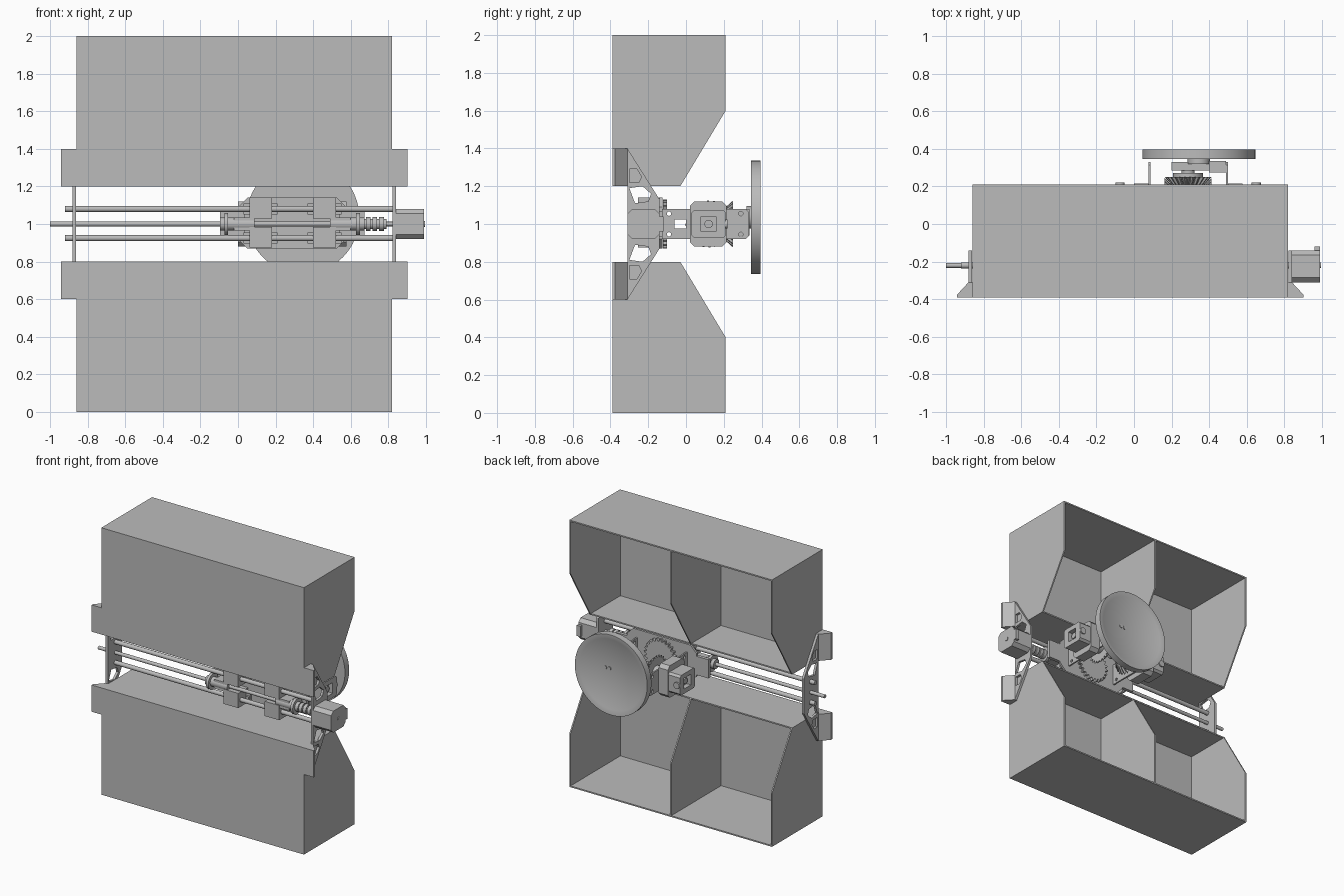
import bpy, bmesh, math
from mathutils import Vector

cube = bpy.data.objects.get("Cube")
if cube:
    bpy.data.objects.remove(cube, do_unlink=True)

grey = bpy.data.materials.new("plain_grey")
grey.use_nodes = True
grey.diffuse_color = (0.5, 0.5, 0.5, 1)
grey.node_tree.nodes["Principled BSDF"].inputs["Base Color"].default_value = (0.5, 0.5, 0.5, 1)


def finish(name, bm, smooth=False):
    bmesh.ops.recalc_face_normals(bm, faces=bm.faces)
    me = bpy.data.meshes.new(name)
    bm.to_mesh(me)
    bm.free()
    me.materials.append(grey)
    ob = bpy.data.objects.new(name, me)
    bpy.context.collection.objects.link(ob)
    if smooth:
        bpy.ops.object.select_all(action='DESELECT')
        ob.select_set(True)
        bpy.context.view_layer.objects.active = ob
        bpy.ops.object.shade_smooth_by_angle(angle=math.radians(35))
    return ob


def place(axis, p, d):
    """Put a flat point p at depth d along the given axis."""
    u, v = p
    return {'x': (d, u, v), 'y': (u, d, v), 'z': (u, v, d)}[axis]


def loft(name, axis, sections, smooth=False):
    """Join flat outlines, each given as (depth, points), and cap the ends."""
    bm = bmesh.new()
    rings = [[bm.verts.new(place(axis, p, d)) for p in pts] for d, pts in sections]
    for a, b in zip(rings, rings[1:]):
        for i in range(len(a)):
            j = (i + 1) % len(a)
            bm.faces.new((a[i], a[j], b[j], b[i]))
    bm.faces.new(rings[0])
    bm.faces.new(rings[-1])
    return finish(name, bm, smooth)


def prism(name, axis, pts, a, b):
    return loft(name, axis, [(a, pts), (b, pts)])


def box(name, x, y, z):
    return prism(name, 'x', [(y[0], z[0]), (y[1], z[0]), (y[1], z[1]), (y[0], z[1])], *x)


def chamfered(u, v, c):
    (a, b), (d, e) = u, v
    return [(a + c, d), (b - c, d), (b, d + c), (b, e - c),
            (b - c, e), (a + c, e), (a, e - c), (a, d + c)]


def circle(c, r, n=32):
    return [(c[0] + r * math.cos(math.tau * i / n), c[1] + r * math.sin(math.tau * i / n))
            for i in range(n)]


def rod(name, axis, c, r, a, b, n=32):
    return loft(name, axis, [(a, circle(c, r, n)), (b, circle(c, r, n))], True)


def gear(name, axis, c, a, b, ra, rb, teeth=24):
    def outline(r):
        pts = []
        for i in range(teeth * 4):
            k = r if i % 4 < 2 else r * 0.86
            t = math.tau * i / (teeth * 4)
            pts.append((c[0] + k * math.cos(t), c[1] + k * math.sin(t)))
        return pts
    return loft(name, axis, [(a, outline(ra)), (b, outline(rb))])


def cut(ob, cutters):
    for c in cutters:
        m = ob.modifiers.new("cut", 'BOOLEAN')
        m.operation, m.object, m.solver = 'DIFFERENCE', c, 'EXACT'
        bpy.context.view_layer.objects.active = ob
        bpy.ops.object.modifier_apply(modifier=m.name)
        bpy.data.objects.remove(c, do_unlink=True)


def flip(pts):
    return [(u, 2 - v) for u, v in pts]


# Housings: two open-backed boxes, mirrored about z = 1
T = 0.01
side = [(-0.39, 1.2), (-0.03, 1.2), (0.21, 1.6), (0.21, 2), (-0.39, 2)]
for label, m in (("upper", lambda z: z), ("lower", lambda z: 2 - z)):
    prof = [(y, m(z)) for y, z in side]
    for part, x in (("right_wall", -0.86), ("divider", -0.025), ("left_wall", 0.82 - T)):
        prism(f"{label}_{part}", 'x', prof, x, x + T)
    box(f"{label}_front_panel", (-0.86, 0.82), (-0.39, -0.38), (m(1.2), m(2)))
    box(f"{label}_outer_panel", (-0.86, 0.82), (-0.39, 0.21), (m(2 - T), m(2)))
    box(f"{label}_inner_panel", (-0.86, 0.82), (-0.39, -0.03), (m(1.2), m(1.2 + T)))

# End brackets: pierced plates with wedge feet, mirrored about the housing centre
MID = -0.02
plate = [(-0.31, 0.6), (-0.14, 0.87), (-0.14, 1.13), (-0.31, 1.4)]
window = [(-0.3, 1.22), (-0.25, 1.22), (-0.235, 1.25), (-0.26, 1.29), (-0.3, 1.29)]
slot = [(-0.3, 1.19), (-0.23, 1.2), (-0.185, 1.16), (-0.2, 1.12), (-0.27, 1.11)]
foot = [(-0.86, -0.39), (-0.94, -0.39), (-0.94, -0.375), (-0.88, -0.31), (-0.86, -0.31)]
for label, mx in (("right", lambda x: x), ("left", lambda x: 2 * MID - x)):
    ob = prism(label + "_end_plate", 'x', plate, mx(-0.88), mx(-0.862))
    cut(ob, [prism("cutter", 'x', h, mx(-0.95), mx(-0.8))
             for s in (window, slot) for h in (s, flip(s))])
    for z in (0.6, 1.2):
        prism(label + "_foot", 'z', [(mx(x), y) for x, y in foot], z, z + 0.2)

# Guide rods, lead screw, coupler and drive motor
RY = -0.22
for z in (0.925, 1.08):
    rod("guide_rod", 'x', (RY, z), 0.016, -0.92, 0.84)
rod("lead_screw", 'x', (RY, 1), 0.013, -1, 0.72)
for x in (0.68, 0.715, 0.75):
    rod("coupler_ring", 'x', (RY, 1), 0.036, x, x + 0.025)
rod("coupler_core", 'x', (RY, 1), 0.027, 0.67, 0.79)
rod("drive_shaft", 'x', (RY, 1), 0.012, 0.78, 0.85)
body = chamfered((-0.31, -0.14), (0.92, 1.08), 0.025)
prism("drive_motor", 'x', body, 0.84, 0.99)
box("drive_motor_plug", (0.96, 0.99), (-0.15, -0.12), (0.96, 1.04))
rod("drive_motor_boss", 'x', (RY, 1), 0.015, 0.985, 0.994)

# Carriage: base plate, bearing blocks and screw nut housings
CX = 0.288
prism("carriage_plate", 'y', chamfered((0, 0.576), (0.87, 1.14), 0.05), -0.14, -0.125)
for x in (0.06, 0.4):
    for z in (0.925, 1.08):
        box("bearing_block", (x, x + 0.12), (-0.255, -0.14), (z - 0.05, z + 0.06))
        box("bearing_wing", (x - 0.03, x + 0.15), (-0.16, -0.14), (z - 0.03, z + 0.03))
        for dx in (-0.015, 0.135):
            rod("bearing_screw", 'y', (x + dx, z), 0.012, -0.17, -0.155, 12)
for s in (-1, 1):
    a, b = CX + s * 0.31, CX + s * 0.385
    rod("nut_barrel", 'x', (RY, 1), 0.035, CX + s * 0.2, b)
    rod("nut_flange", 'x', (RY, 1), 0.058, CX + s * 0.34, CX + s * 0.36)
    box("nut_bracket", (CX + s * 0.2, a), (-0.25, -0.125), (0.965, 1.035))
    box("nut_arm", (CX + s * 0.25, b), (-0.15, -0.125), (0.93, 1.07))

# Tilting head: side brackets, motors and bevel gears on both sides
HY = 0.12
for s in (-1, 1):
    X = lambda d: CX + s * d
    arm = prism("side_bracket", 'x', chamfered((-0.14, 0.33), (0.92, 1.08), 0.015), X(0.2), X(0.212))
    cut(arm, [box("cutter", (X(0.15), X(0.25)), (-0.06, 0), (0.975, 1.025))]
        + [rod("cutter", 'x', (y, z), 0.012, X(0.15), X(0.25), 12)
           for y in (-0.09, 0.29) for z in (0.945, 1.055)])
    prism("head_motor", 'x', chamfered((0.02, 0.215), (0.88, 1.12), 0.025), X(0.212), X(0.288))
    cage = prism("motor_cage", 'x', chamfered((0.03, 0.21), (0.925, 1.075), 0.015), X(0.286), X(0.385))
    cut(cage, [box("cutter", (X(0.35), X(0.4)), (0.08, 0.16), (0.96, 1.04))])
    rod("motor_boss", 'x', (HY, 1), 0.022, X(0.34), X(0.37))
    rod("cage_screw", 'y', (X(0.362), 1), 0.024, 0.2, 0.22, 16)
    gear("side_bevel_gear", 'x', (HY, 1), X(0.125), X(0.085), 0.125, 0.085)
    rod("side_gear_hub", 'x', (HY, 1), 0.05, X(0.12), X(0.205))
rod("cross_shaft", 'x', (HY, 1), 0.02, CX - 0.2, CX + 0.2)
gear("rear_bevel_gear", 'y', (CX, 1), 0.205, 0.25, 0.085, 0.125)
gear("front_gear", 'y', (CX, 1), -0.122, -0.1, 0.13, 0.13)
rod("gear_post", 'y', (CX, 1), 0.035, 0.08, 0.3)
rod("gear_collar", 'y', (CX, 1), 0.08, 0.245, 0.27)

# Dish arm: slotted block joining the gear to the dish
box("dish_arm", (0.2, 0.44), (0.285, 0.33), (0.95, 1.05))
box("dish_arm_end", (0.4, 0.49), (0.275, 0.335), (0.94, 1.08))
rod("dish_hub", 'y', (0.345, 1.035), 0.06, 0.32, 0.35)

# Dish: a shallow hollow turned about its own axis
DX, DZ, R = 0.345, 1.035, 0.3
bm = bmesh.new()
prof = [(0, 0.345), (R, 0.345), (R, 0.395), (R - 0.008, 0.395)]
prof += [((R - 0.008) * k / 10, 0.355 + 0.04 * (k / 10) ** 2) for k in range(9, -1, -1)]
vs = [bm.verts.new((DX + r, y, DZ)) for r, y in prof]
es = [bm.edges.new(p) for p in zip(vs, vs[1:])]
bmesh.ops.spin(bm, geom=vs + es, cent=Vector((DX, 0, DZ)), axis=(0, 1, 0),
               angle=math.tau, steps=64)
bmesh.ops.remove_doubles(bm, verts=bm.verts, dist=0.0005)
finish("dish", bm, True)
for x in (0.385, 0.42):
    rod("dish_screw", 'y', (x, 1.06), 0.014, 0.35, 0.362, 16)
